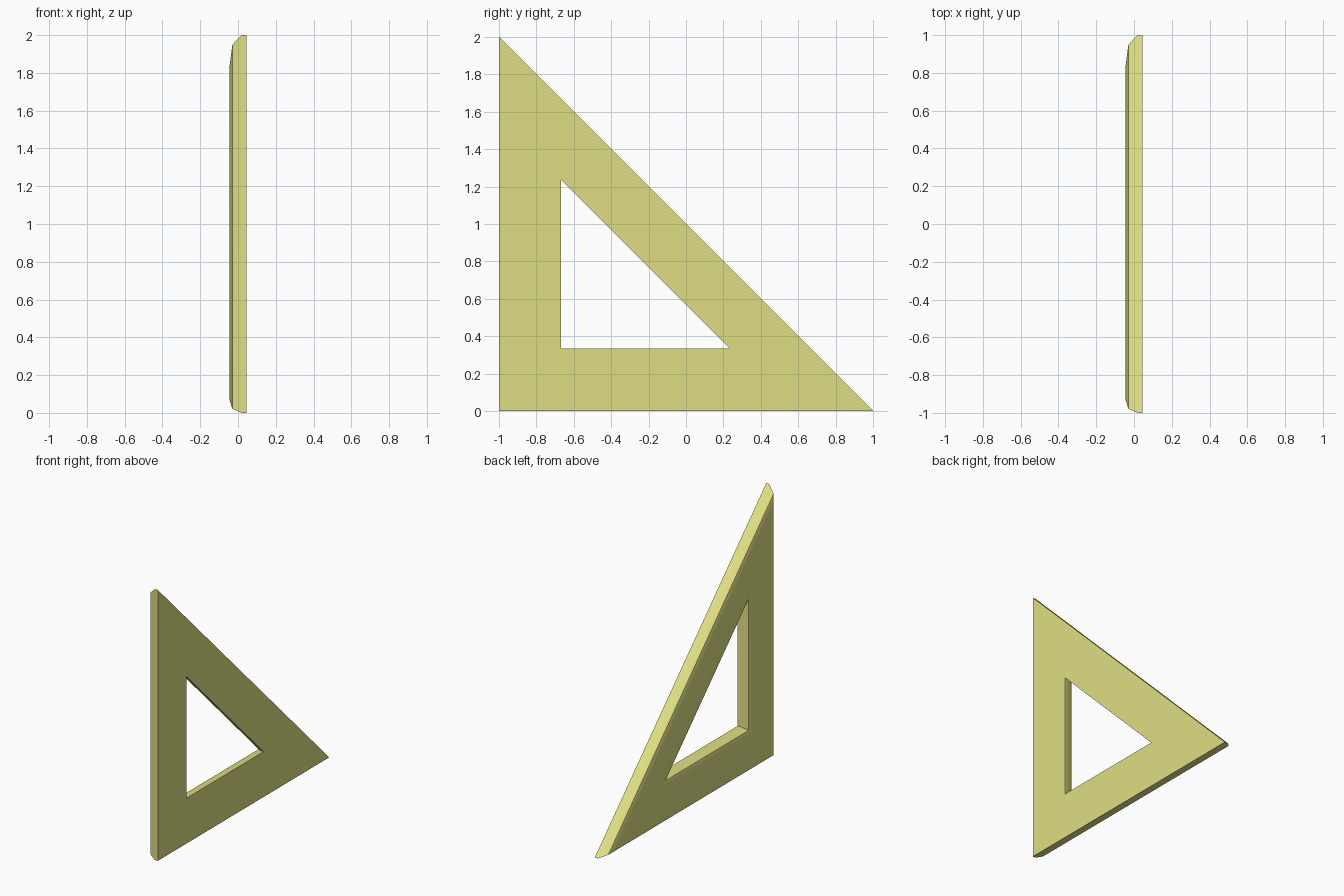
import bpy, bmesh, math

if "Cube" in bpy.data.objects:
    bpy.data.objects.remove(bpy.data.objects["Cube"])

# Cross-section of the frame border: (x position, inset from the edge)
PROFILE = [(0.045, 0.0), (0.02, 0.0), (-0.03, 0.021), (-0.045, 0.07)]


def triangle(x, left, bottom, diagonal):
    """Right triangle in the YZ plane; the long side lies on y + z = diagonal."""
    return [(x, left, bottom), (x, diagonal - bottom, bottom), (x, left, diagonal - left)]


# Outer rim rings front to back, then hole rings back to front
rings = [triangle(x, -1 + d, d, 1 - d * math.sqrt(2)) for x, d in PROFILE]
rings += [triangle(x, -0.667 - d, 0.335 - d, 0.568 + d * math.sqrt(2))
          for x, d in reversed(PROFILE)]

# Bridge the rings into one closed frame
bm = bmesh.new()
loops = [[bm.verts.new(p) for p in ring] for ring in rings]
for i, a in enumerate(loops):
    b = loops[(i + 1) % len(loops)]
    for j in range(3):
        k = (j + 1) % 3
        bm.faces.new((a[j], a[k], b[k], b[j]))
bmesh.ops.recalc_face_normals(bm, faces=bm.faces)
mesh = bpy.data.meshes.new("set_square")
bm.to_mesh(mesh)
bm.free()

set_square = bpy.data.objects.new("set_square", mesh)
bpy.context.collection.objects.link(set_square)

# Pale yellow plastic
mat = bpy.data.materials.new("pale_yellow")
mat.diffuse_color = (0.73, 0.73, 0.225, 1)
mat.use_nodes = True
mat.node_tree.nodes["Principled BSDF"].inputs["Base Color"].default_value = mat.diffuse_color
mesh.materials.append(mat)

# Soft back bevel, crisp edges elsewhere
bpy.context.view_layer.objects.active = set_square
set_square.select_set(True)
bpy.ops.object.shade_smooth_by_angle(angle=math.radians(30))
weighted = set_square.modifiers.new("weighted_normals", 'WEIGHTED_NORMAL')
weighted.keep_sharp = True
